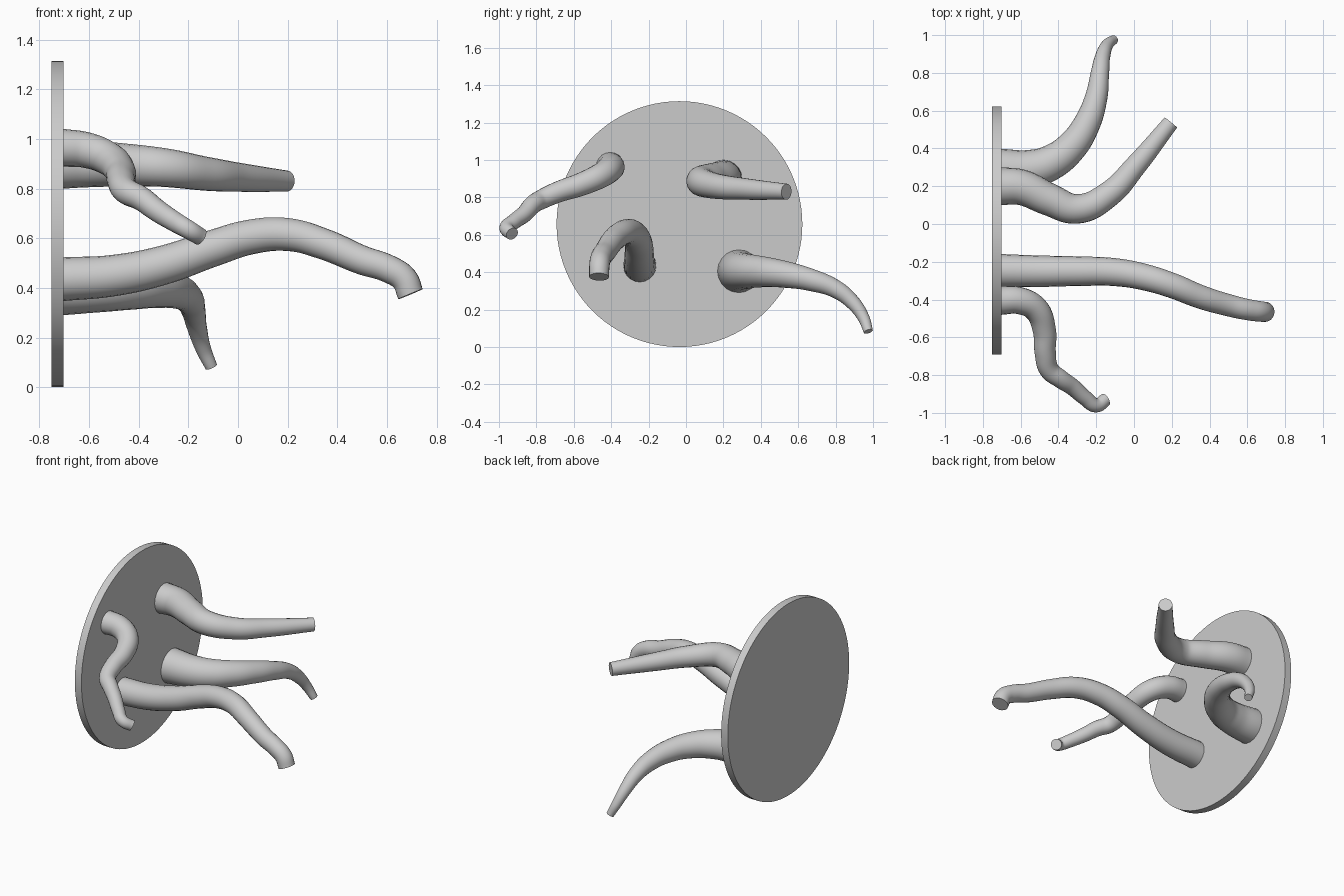
import bpy
import math
from mathutils import Vector

default = bpy.data.objects.get("Cube")
if default:
    bpy.data.objects.remove(default, do_unlink=True)

grey = bpy.data.materials.new("plain grey")
grey.use_nodes = True
colour = (0.6, 0.6, 0.6, 1)
grey.diffuse_color = colour
grey.node_tree.nodes["Principled BSDF"].inputs["Base Color"].default_value = colour


def finish(obj, name):
    """Name the part, colour it and smooth all but its sharp rims."""
    obj.name = name
    obj.data.materials.clear()
    obj.data.materials.append(grey)
    bpy.ops.object.select_all(action="DESELECT")
    obj.select_set(True)
    bpy.context.view_layer.objects.active = obj
    bpy.ops.object.shade_smooth_by_angle(angle=math.radians(40))


def tentacle(name, root_radius, tip_radius, points):
    """Sweep a round, evenly tapering, capped tube through the points."""
    points = [Vector(p) for p in points]
    steps = [0.0]
    for a, b in zip(points, points[1:]):
        steps.append(steps[-1] + (b - a).length)

    curve = bpy.data.curves.new(name, "CURVE")
    curve.dimensions = "3D"
    curve.resolution_u = 8
    curve.bevel_depth = 1.0
    curve.bevel_resolution = 8
    curve.use_fill_caps = True
    spline = curve.splines.new("BEZIER")
    spline.bezier_points.add(len(points) - 1)
    for bp, p, s in zip(spline.bezier_points, points, steps):
        bp.co = p
        bp.handle_left_type = bp.handle_right_type = "AUTO"
        bp.radius = root_radius + (tip_radius - root_radius) * s / steps[-1]

    obj = bpy.data.objects.new(name, curve)
    bpy.context.collection.objects.link(obj)
    bpy.ops.object.select_all(action="DESELECT")
    obj.select_set(True)
    bpy.context.view_layer.objects.active = obj
    bpy.ops.object.convert(target="MESH")
    finish(bpy.context.view_layer.objects.active, name)


# Upright round backing plate
bpy.ops.mesh.primitive_cylinder_add(
    vertices=96, radius=0.657, depth=0.05,
    location=(-0.727, -0.035, 0.657), rotation=(0, math.pi / 2, 0))
finish(bpy.context.object, "backing_disc")

# Thin upper tentacle that snakes forward and hooks at the tip
tentacle("upper_front_tentacle", 0.076, 0.035, [
    (-0.71, -0.405, 0.965), (-0.61, -0.405, 0.955), (-0.52, -0.45, 0.92),
    (-0.475, -0.56, 0.87), (-0.47, -0.68, 0.83), (-0.45, -0.77, 0.79),
    (-0.39, -0.82, 0.76), (-0.33, -0.86, 0.715), (-0.26, -0.92, 0.67),
    (-0.2, -0.96, 0.635), (-0.15, -0.93, 0.605)])

# Upper tentacle that dips forward, then sweeps back
tentacle("upper_back_tentacle", 0.1, 0.043, [
    (-0.71, 0.2, 0.9), (-0.6, 0.195, 0.9), (-0.45, 0.13, 0.895),
    (-0.3, 0.08, 0.885), (-0.13, 0.16, 0.86), (0.01, 0.31, 0.845),
    (0.195, 0.537, 0.83)])

# Long lower tentacle that arches outward and droops
tentacle("lower_front_tentacle", 0.088, 0.053, [
    (-0.71, -0.247, 0.435), (-0.5, -0.25, 0.45), (-0.3, -0.25, 0.492),
    (-0.1, -0.255, 0.56), (0.05, -0.28, 0.605), (0.2, -0.325, 0.615),
    (0.35, -0.385, 0.575), (0.5, -0.43, 0.512), (0.61, -0.455, 0.475),
    (0.67, -0.463, 0.435), (0.695, -0.465, 0.375)])

# Thick lower tentacle that curves back and down to a fine tip
tentacle("lower_back_tentacle", 0.115, 0.025, [
    (-0.71, 0.283, 0.405), (-0.55, 0.29, 0.405), (-0.44, 0.325, 0.405),
    (-0.33, 0.41, 0.402), (-0.25, 0.53, 0.388), (-0.2, 0.67, 0.358),
    (-0.18, 0.8, 0.31), (-0.165, 0.89, 0.24), (-0.14, 0.95, 0.155),
    (-0.108, 0.975, 0.083)])
